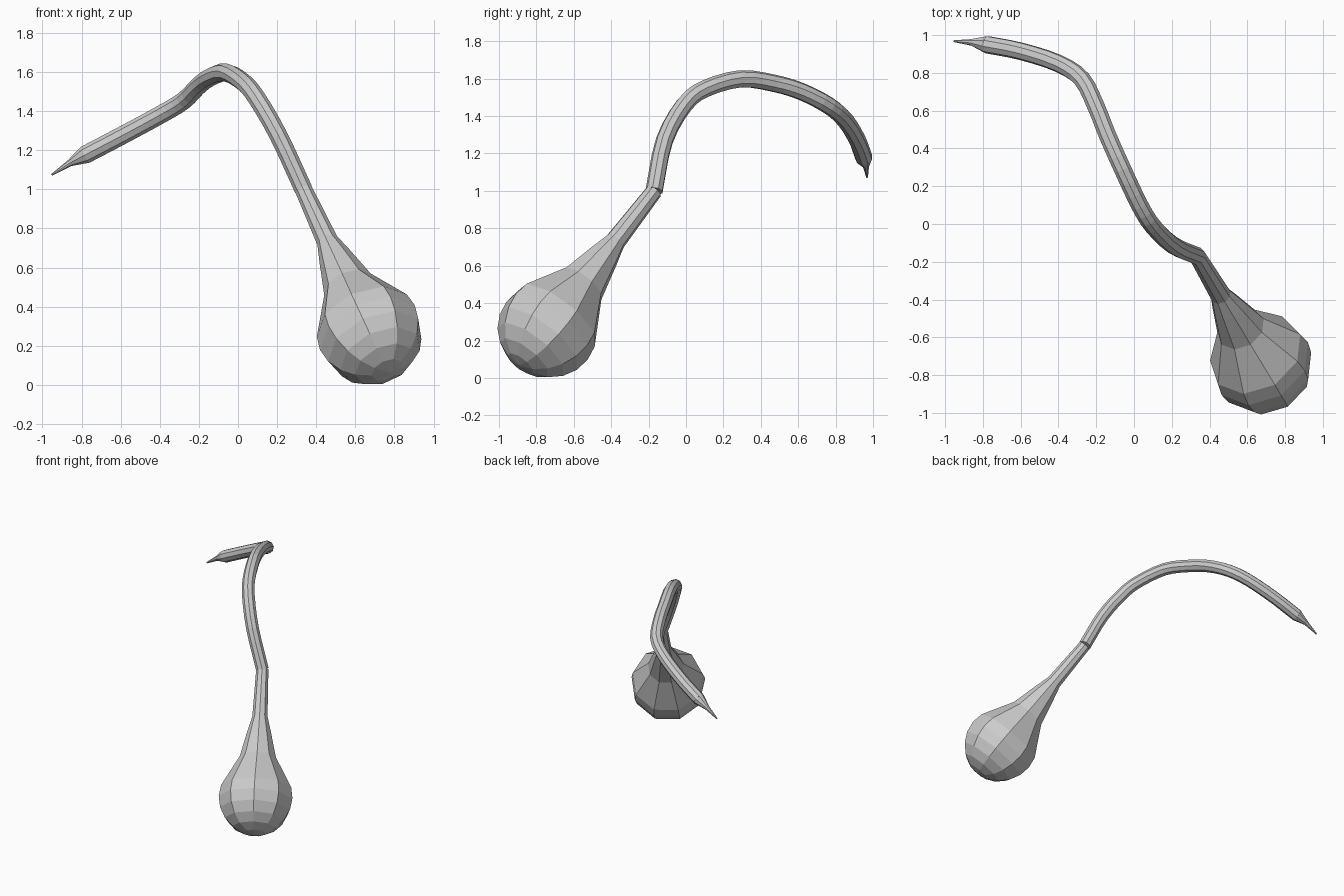
import bpy
import bmesh
from math import sin, cos, radians, pi
from mathutils import Vector

if "Cube" in bpy.data.objects:
    bpy.data.objects.remove(bpy.data.objects["Cube"])

SIDES = 9


def sweep(name, points, radii, ref):
    """Flat-faced tube through points, one radius per point, frame carried along."""
    pts = [Vector(p) for p in points]
    bm = bmesh.new()
    rings = []
    u = Vector(ref)
    last = len(pts) - 1
    for i, (p, r) in enumerate(zip(pts, radii)):
        t = (pts[min(i + 1, last)] - pts[max(i - 1, 0)]).normalized()
        u = (u - t * u.dot(t)).normalized()
        v = t.cross(u)
        rings.append([bm.verts.new(p + (u * cos(2 * pi * k / SIDES) + v * sin(2 * pi * k / SIDES)) * r)
                      for k in range(SIDES)])
    for a, b in zip(rings, rings[1:]):
        for k in range(SIDES):
            n = (k + 1) % SIDES
            bm.faces.new((a[k], a[n], b[n], b[k]))
    bm.faces.new(rings[0][::-1])
    bm.faces.new(rings[-1])
    bmesh.ops.recalc_face_normals(bm, faces=bm.faces)
    mesh = bpy.data.meshes.new(name)
    bm.to_mesh(mesh)
    bm.free()
    obj = bpy.data.objects.new(name, mesh)
    bpy.context.collection.objects.link(obj)
    return u


def spline(points, steps):
    """Catmull-Rom subdivision of a path."""
    p = [Vector(q) for q in points]
    p = [2 * p[0] - p[1]] + p + [2 * p[-1] - p[-2]]
    out = []
    for a, b, c, d in zip(p, p[1:], p[2:], p[3:]):
        for s in range(steps):
            t = s / steps
            out.append(0.5 * (2 * b + (c - a) * t + (2 * a - 5 * b + 4 * c - d) * t ** 2
                              + (3 * b - a - 3 * c + d) * t ** 3))
    return out + [p[-2]]


joint = Vector((0.335, -0.17, 1.0))
axis = (Vector((0.673, -0.735, 0.27)) - joint).normalized()
ref = (-0.7, -0.7, 0)

# Round bulb with flared neck: (distance from joint, radius)
profile = [(0, 0.045), (0.36, 0.056), (0.47, 0.085), (0.67, 0.133)]
for deg in (108, 90, 72, 54, 36, 18, 2):
    profile.append((0.985 + 0.272 * cos(radians(deg)), 0.272 * sin(radians(deg))))
sweep("bulb_and_neck", [joint + axis * s for s, r in profile], [r for s, r in profile], ref)

# Long bent stem
path = spline([joint, (0.21, -0.115, 1.27), (0.1, -0.01, 1.46), (0.03, 0.1, 1.545),
               (-0.06, 0.29, 1.598), (-0.14, 0.47, 1.575), (-0.2, 0.62, 1.53),
               (-0.275, 0.765, 1.455), (-0.4, 0.85, 1.38), (-0.6, 0.915, 1.272),
               (-0.78, 0.95, 1.178)], 3)
u = sweep("stem", path, [0.047] * len(path), ref)

# Pointed tip
sweep("tip", [path[-1], (-0.86, 0.962, 1.135), (-0.953, 0.968, 1.074)], [0.047, 0.018, 0.005], u)
